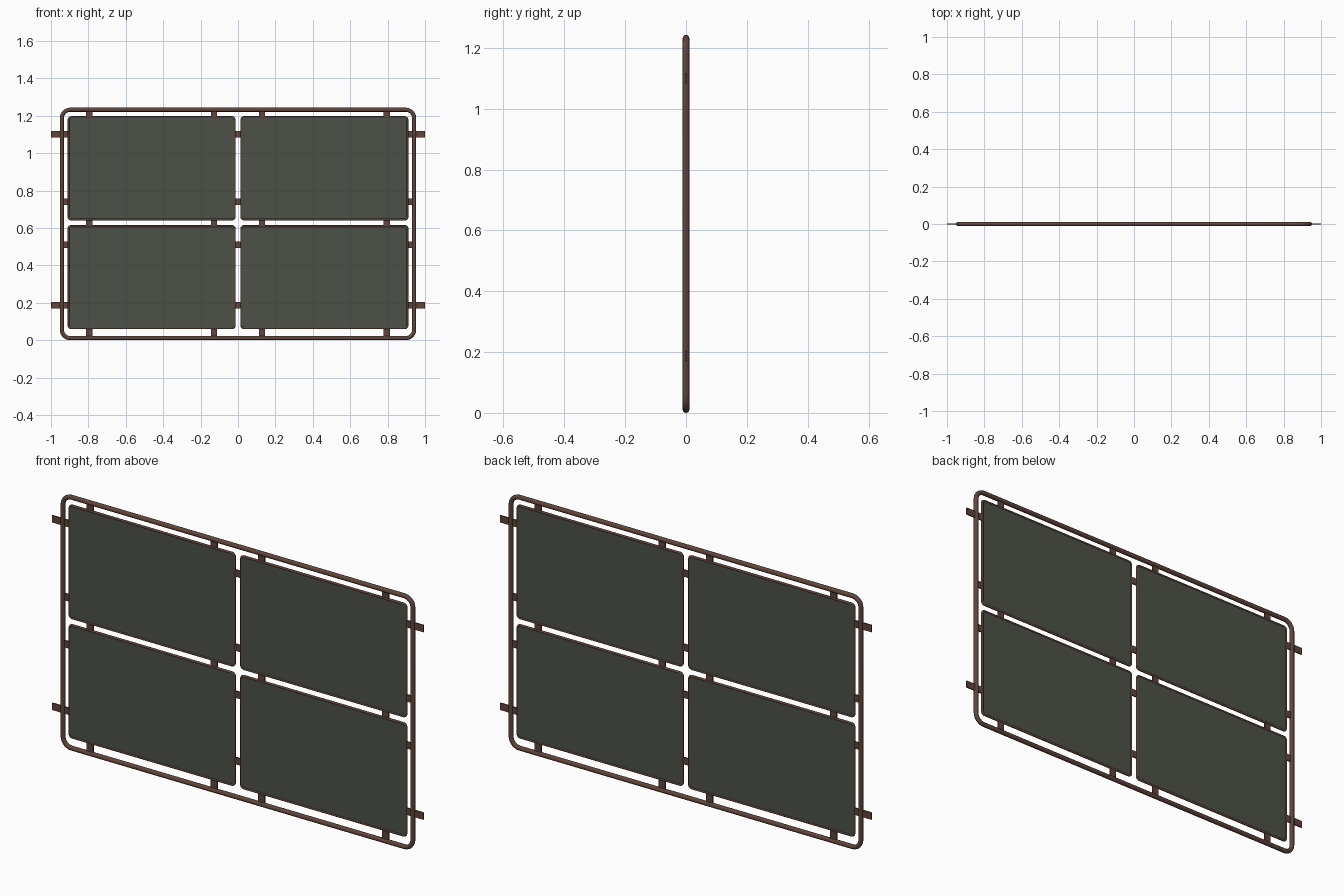
import bpy, bmesh, math

if "Cube" in bpy.data.objects:
    bpy.data.objects.remove(bpy.data.objects["Cube"])


def material(name, rgb):
    m = bpy.data.materials.new(name)
    m.diffuse_color = (*rgb, 1)
    m.use_nodes = True
    m.node_tree.nodes["Principled BSDF"].inputs["Base Color"].default_value = m.diffuse_color
    return m


RUST = material("rusty_brown", (0.115, 0.06, 0.045))
MESH = material("dark_grey_green", (0.075, 0.082, 0.064))


def finish(name, bm, mat, smooth=False):
    bmesh.ops.recalc_face_normals(bm, faces=bm.faces)
    me = bpy.data.meshes.new(name)
    bm.to_mesh(me)
    bm.free()
    for p in me.polygons:
        p.use_smooth = smooth
    me.materials.append(mat)
    ob = bpy.data.objects.new(name, me)
    bpy.context.collection.objects.link(ob)
    return ob


def rounded(x0, x1, z0, z1, r, steps=6):
    """Rounded rectangle as (corner centre x, z, outward angle)."""
    corners = [(x1 - r, z1 - r), (x0 + r, z1 - r), (x0 + r, z0 + r), (x1 - r, z0 + r)]
    return [(cx, cz, math.pi / 2 * (q + k / steps))
            for q, (cx, cz) in enumerate(corners) for k in range(steps + 1)]


def tube(name, rect, r, tr, sides, mat):
    """Closed round tube following a rounded rectangle."""
    bm = bmesh.new()
    rings = []
    for cx, cz, a in rounded(*rect, r):
        ring = []
        for s in range(sides):
            t = 2 * math.pi * s / sides
            d = r + tr * math.cos(t)
            ring.append(bm.verts.new((cx + d * math.cos(a), tr * math.sin(t), cz + d * math.sin(a))))
        rings.append(ring)
    for i, ring in enumerate(rings):
        nxt = rings[(i + 1) % len(rings)]
        for s in range(sides):
            e = (s + 1) % sides
            bm.faces.new((ring[s], ring[e], nxt[e], nxt[s]))
    return finish(name, bm, mat, True)


def plate(name, rect, r, thick, mat):
    """Flat rounded sheet centred on y = 0."""
    bm = bmesh.new()
    f = bm.faces.new([bm.verts.new((cx + r * math.cos(a), -thick / 2, cz + r * math.sin(a)))
                      for cx, cz, a in rounded(*rect, r)])
    ext = bmesh.ops.extrude_face_region(bm, geom=[f], use_keep_orig=True)
    for v in ext["geom"]:
        if isinstance(v, bmesh.types.BMVert):
            v.co.y += thick
    return finish(name, bm, mat)


def strap(name, x0, x1, z0, z1, thick=0.006):
    """Flat connecting tab."""
    bm = bmesh.new()
    bmesh.ops.create_cube(bm, size=1)
    for v in bm.verts:
        v.co = ((x0 + x1) / 2 + v.co.x * (x1 - x0), v.co.y * thick,
                (z0 + z1) / 2 + v.co.z * (z1 - z0))
    return finish(name, bm, RUST)


# Outer frame
TR = 0.011
tube("outer_frame", (-0.942, 0.942, TR, 1.243 - TR), 0.045, TR, 12, RUST)

# Four panels, each with a thin rim
for col, (x0, x1) in {"left": (-0.911, -0.013), "right": (0.013, 0.911)}.items():
    for row, (z0, z1) in {"lower": (0.059, 0.615), "upper": (0.64, 1.197)}.items():
        e = 0.005
        rect = (x0 + e, x1 - e, z0 + e, z1 - e)
        plate(f"{row}_{col}_panel", rect, 0.015, 0.006, MESH)
        tube(f"{row}_{col}_rim", rect, 0.015, 0.0055, 8, RUST)

# Horizontal straps: the outermost ones stick out past the frame
W = 0.017
for i, z in enumerate((0.187, 0.51, 0.739, 1.10)):
    out = 1.0 if i in (0, 3) else 0.942
    strap(f"left_strap_{i}", -out, -0.906, z - W, z + W)
    strap(f"middle_strap_{i}", -0.018, 0.018, z - W, z + W)
    strap(f"right_strap_{i}", 0.906, out, z - W, z + W)

# Vertical straps between frame and panels
for i, x in enumerate((-0.796, -0.128, 0.128, 0.796)):
    strap(f"bottom_strap_{i}", x - W, x + W, TR, 0.064)
    strap(f"cross_strap_{i}", x - W, x + W, 0.61, 0.645)
    strap(f"top_strap_{i}", x - W, x + W, 1.192, 1.243 - TR)
